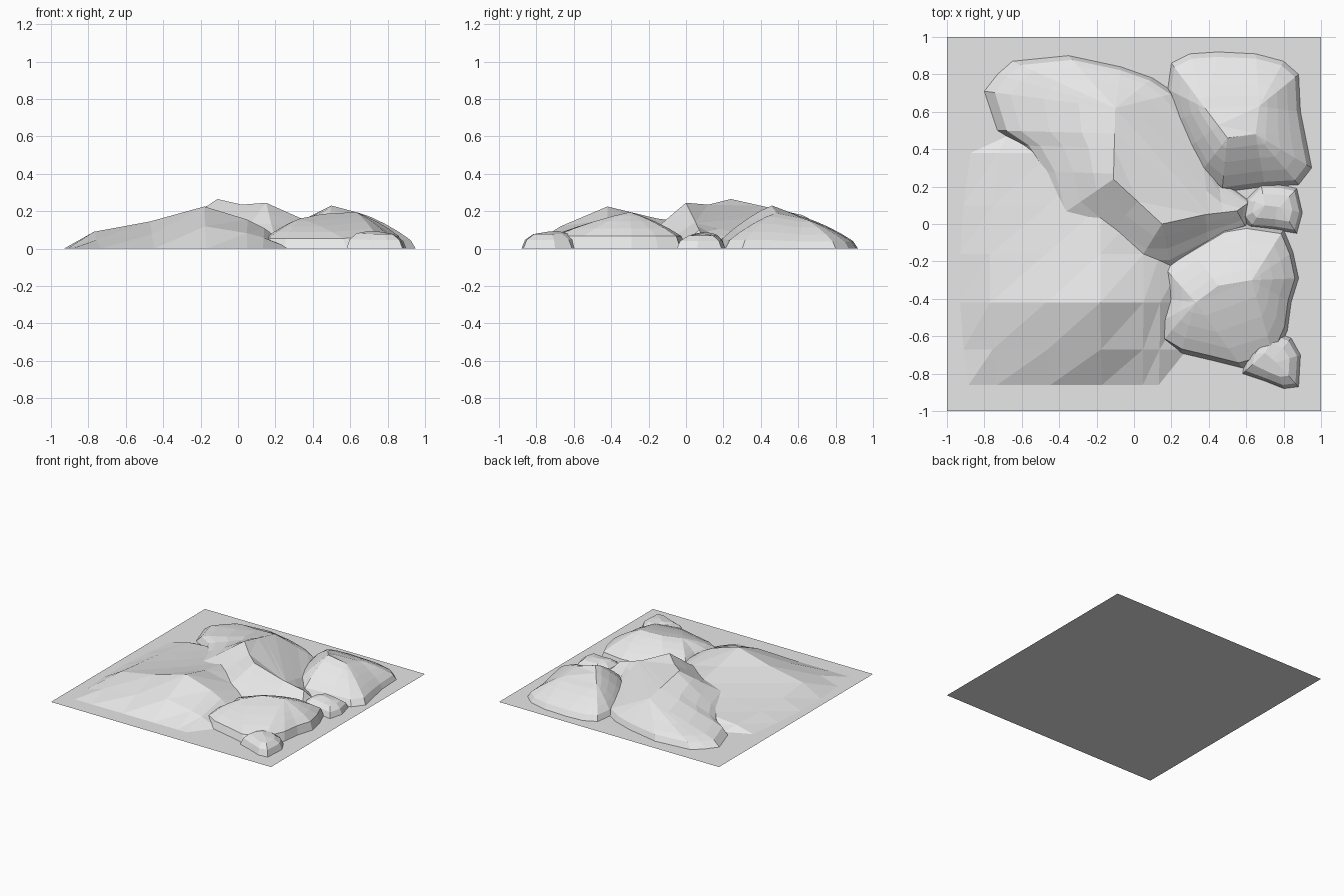
import bpy, bmesh
from mathutils import Vector

cube = bpy.data.objects.get("Cube")
if cube:
    bpy.data.objects.remove(cube, do_unlink=True)

GREY = (0.8, 0.8, 0.8, 1)
stone = bpy.data.materials.new("light grey stone")
stone.use_nodes = True
stone.diffuse_color = GREY
stone.node_tree.nodes["Principled BSDF"].inputs["Base Color"].default_value = GREY


def finish(name, bm):
    """Turn a bmesh into a flat shaded object."""
    mesh = bpy.data.meshes.new(name)
    bm.to_mesh(mesh)
    bm.free()
    mesh.materials.append(stone)
    obj = bpy.data.objects.new(name, mesh)
    bpy.context.collection.objects.link(obj)
    return obj


def nearest_on_ridge(point, ridge):
    """Point of the ridge line closest to a ground point, seen from above."""
    best = None
    for a, b in zip(ridge, ridge[1:]):
        a, b = Vector(a), Vector(b)
        along = (b - a).to_2d()
        t = (point - a.to_2d()).dot(along) / along.length_squared
        spot = a.lerp(b, min(1, max(0, t)))
        gap = (spot.to_2d() - point).length
        if best is None or gap < best[0]:
            best = (gap, spot)
    return best[1]


def mound(name, outline, ridge, profile):
    """Rings climbing from a ground outline to a ridge; profile = (inward, height)."""
    bm = bmesh.new()
    rings = []
    tops = [nearest_on_ridge(Vector(p), ridge) for p in outline]
    for inward, height in profile:
        ring = []
        for p, top in zip(outline, tops):
            spot = Vector((*p, 0)).lerp(top, inward)
            spot.z = top.z * height
            ring.append(bm.verts.new(spot))
        rings.append(ring)
    count = len(outline)
    for low, high in zip(rings, rings[1:]):
        for i in range(count):
            j = (i + 1) % count
            bm.faces.new((low[i], low[j], high[j], high[i]))
    bm.faces.new(rings[-1])
    bmesh.ops.remove_doubles(bm, verts=bm.verts, dist=0.002)
    bmesh.ops.triangulate(bm, faces=[f for f in bm.faces if len(f.verts) > 4])
    bmesh.ops.recalc_face_normals(bm, faces=bm.faces)
    # an open shell needs its normals pointing up
    if sum(f.normal.z * f.calc_area() for f in bm.faces) < 0:
        bmesh.ops.reverse_faces(bm, faces=bm.faces)
    return finish(name, bm)


# Flat square ground
bm = bmesh.new()
bmesh.ops.create_grid(bm, x_segments=1, y_segments=1, size=1)
finish("ground_sheet", bm)

# Broad slope on the front right: heights across, then fall-off and width along
across = [(-.93, 0), (-.77, .09), (-.47, .145), (-.18, .225), (.05, .155), (.14, .11), (.29, 0)]
along = [(-.86, 0, .95), (-.67, .53, .98), (-.42, 1, 1), (-.16, .72, 1), (.1, .55, .98),
         (.38, .42, .94), (.47, 0, .88)]
bm = bmesh.new()
grid = [[bm.verts.new((x * width, y, z * fall)) for x, z in across] for y, fall, width in along]
for front, back in zip(grid, grid[1:]):
    for i in range(len(across) - 1):
        bm.faces.new((front[i], front[i + 1], back[i + 1], back[i]))
# split the quads and drop the corner pieces lying flat on the ground
bmesh.ops.triangulate(bm, faces=bm.faces, quad_method='FIXED')
flat = [f for f in bm.faces if all(v.co.z < .001 for v in f.verts)]
bmesh.ops.delete(bm, geom=flat, context='FACES')
finish("broad_slope", bm)

HILL = [(0, 0), (.09, .24), (.3, .47), (.55, .7), (.8, .89), (1, 1)]
GENTLE = [(0, 0), (.08, .24), (.2, .36), (.45, .54), (.72, .77), (1, 1)]
DOME = [(0, 0), (.14, .52), (.45, .86), (1, 1)]

# Highest ridge, behind the slope
mound("main_ridge",
      [(-.8, .71), (-.73, .8), (-.65, .87), (-.35, .9), (-.07, .84), (.1, .78), (.22, .7),
       (.35, .5), (.45, .25), (.62, .12), (.6, -.02), (.4, -.12), (.2, -.24), (0, -.24),
       (-.22, -.14), (-.43, .02), (-.5, .28), (-.6, .42), (-.73, .5)],
      [(-.1, .62, .18), (-.11, .24, .265), (.02, .12, .235), (.15, 0, .245), (.29, .04, .165),
       (.55, .07, .1)],
      GENTLE)

# Rounded hills on the left
mound("back_hill",
      [(.2, .86), (.3, .91), (.45, .92), (.65, .91), (.8, .87), (.88, .8), (.89, .6), (.92, .45),
       (.95, .3), (.88, .21), (.7, .2), (.47, .17), (.35, .27), (.28, .4), (.22, .55), (.18, .72)],
      [(.38, .62, .17), (.5, .46, .23), (.65, .48, .19), (.67, .63, .16)], HILL)
mound("front_hill",
      [(.15, -.22), (.17, -.4), (.13, -.53), (.15, -.63), (.25, -.69), (.42, -.73), (.58, -.77),
       (.75, -.73), (.82, -.57), (.84, -.42), (.88, -.29), (.85, -.15), (.8, -.03), (.6, 0),
       (.48, -.02), (.3, -.13)],
      [(.33, -.42, .16), (.45, -.33, .185), (.63, -.3, .195)],
      [(0, 0), (.08, .34), (.3, .55), (.55, .74), (.8, .9), (1, 1)])

# Small boulders on the left edge
mound("middle_boulder",
      [(.58, .03), (.6, .13), (.68, .21), (.78, .21), (.87, .19), (.9, .06), (.87, -.05),
       (.75, -.03), (.62, -.02)],
      [(.7, .1, .09), (.78, .09, .08)], DOME)
mound("front_boulder",
      [(.58, -.8), (.6, -.7), (.67, -.61), (.76, -.58), (.84, -.61), (.89, -.7), (.88, -.87),
       (.8, -.88), (.7, -.84)],
      [(.7, -.69, .095), (.76, -.74, .09)], DOME)
